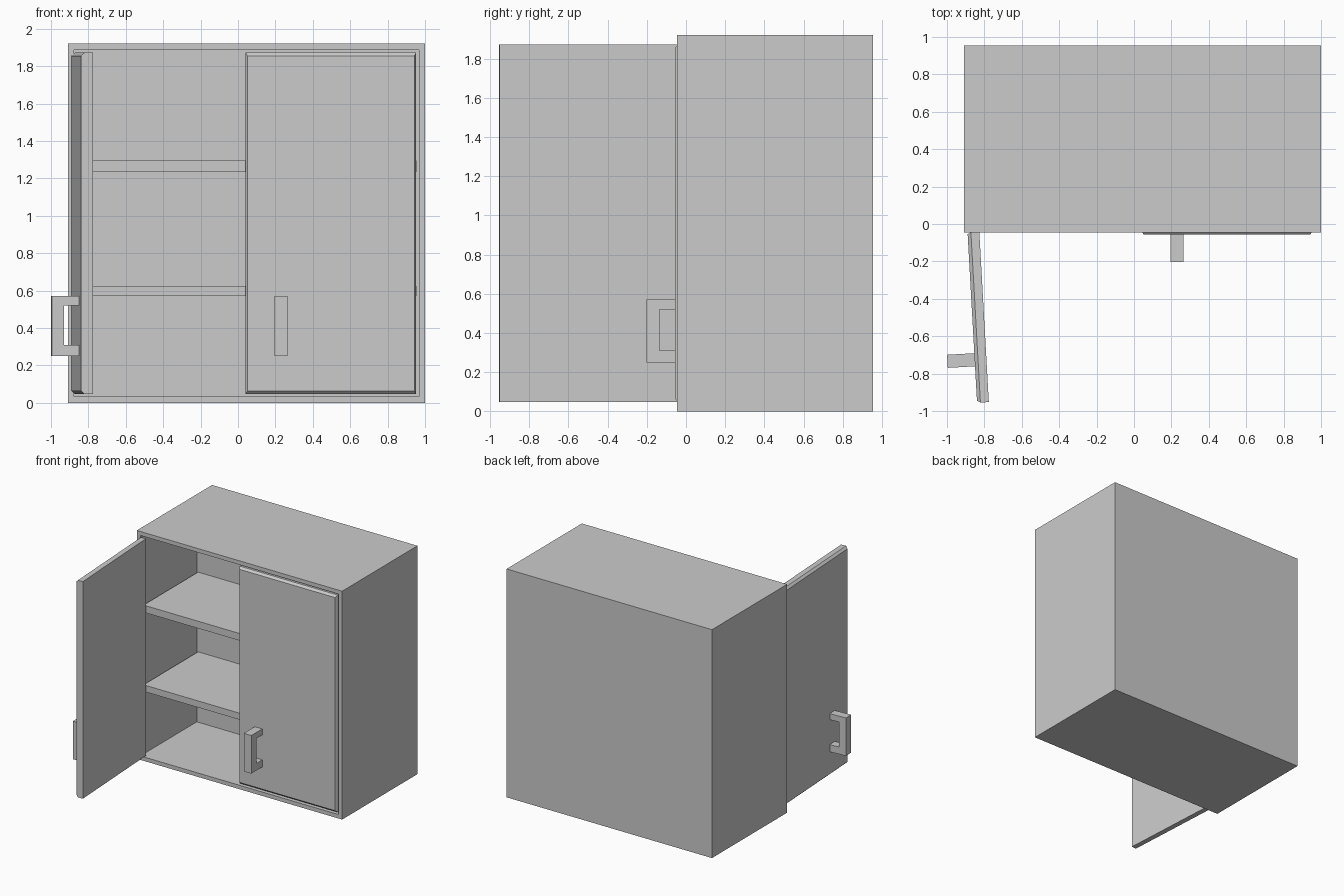
import bpy, bmesh, math
from mathutils import Matrix, Vector

if "Cube" in bpy.data.objects:
    bpy.data.objects.remove(bpy.data.objects["Cube"])


def finish(name, bm, matrix=Matrix()):
    bmesh.ops.recalc_face_normals(bm, faces=bm.faces)
    mesh = bpy.data.meshes.new(name)
    bm.to_mesh(mesh)
    bm.free()
    obj = bpy.data.objects.new(name, mesh)
    obj.matrix_world = matrix
    bpy.context.collection.objects.link(obj)
    return obj


def box_bm(lo, hi):
    bm = bmesh.new()
    bmesh.ops.create_cube(bm, size=1)
    lo, hi = Vector(lo), Vector(hi)
    for v in bm.verts:
        v.co = [(a + b) / 2 + c * (b - a) for a, b, c in zip(lo, hi, v.co)]
    return bm


def loft(bm, rings):
    # Closed solid through equally sized rings of points
    rings = [[bm.verts.new(p) for p in r] for r in rings]
    n = len(rings[0])
    for a, b in zip(rings, rings[1:]):
        for i in range(n):
            j = (i + 1) % n
            bm.faces.new((a[i], a[j], b[j], b[i]))
    bm.faces.new(rings[0])
    bm.faces.new(rings[-1][::-1])


# Cabinet shell: box with a cavity sunk into the front
bm = box_bm((-0.91, -0.045, 0), (1.0, 0.955, 1.92))
bm.normal_update()
front = min(bm.faces, key=lambda f: f.calc_center_median().y)
bmesh.ops.inset_region(bm, faces=[front], thickness=0.047)
ext = bmesh.ops.extrude_face_region(bm, geom=[front])
bmesh.ops.translate(bm, vec=(0, 0.75, 0),
                    verts=[g for g in ext["geom"] if isinstance(g, bmesh.types.BMVert)])
if front.is_valid:
    bmesh.ops.delete(bm, geom=[front], context='FACES_ONLY')
finish("cabinet_shell", bm)

# Shelves
for name, z0, z1 in (("lower_shelf", 0.57, 0.625), ("upper_shelf", 1.235, 1.295)):
    finish(name, box_bm((-0.865, -0.02, z0), (0.955, 0.71, z1)))


def door(side, matrix, s, handle_x):
    # Door panel, hinge at local x = 0, outer face at local y = 0, chamfered front
    w, z0, z1 = 0.912, 0.047, 1.872

    def ring(y, dx, dz):
        return [(s * x, y, z) for x, z in ((dx, z0 + dz), (w - dx, z0 + dz),
                                          (w - dx, z1 - dz), (dx, z1 - dz))]
    bm = bmesh.new()
    loft(bm, [ring(0, 0.01, 0.017), ring(0.018, 0, 0), ring(0.063, 0, 0)])
    finish(side + "_door", bm, matrix)

    # C-shaped pull handle
    profile = [(0.005, 0.25), (-0.146, 0.25), (-0.146, 0.57), (0.005, 0.57),
               (0.005, 0.52), (-0.08, 0.52), (-0.08, 0.31), (0.005, 0.31)]
    bm = bmesh.new()
    loft(bm, [[(s * handle_x + d, y, z) for y, z in profile] for d in (-0.035, 0.035)])
    finish(side + "_handle", bm, matrix)


# Left door swung open, right door closed
door("left", Matrix.Translation((-0.89, -0.045, 0)) @ Matrix.Rotation(math.radians(-86.8), 4, 'Z'),
     1, 0.682)
door("right", Matrix.Translation((0.953, -0.056, 0)), -1, 0.723)
